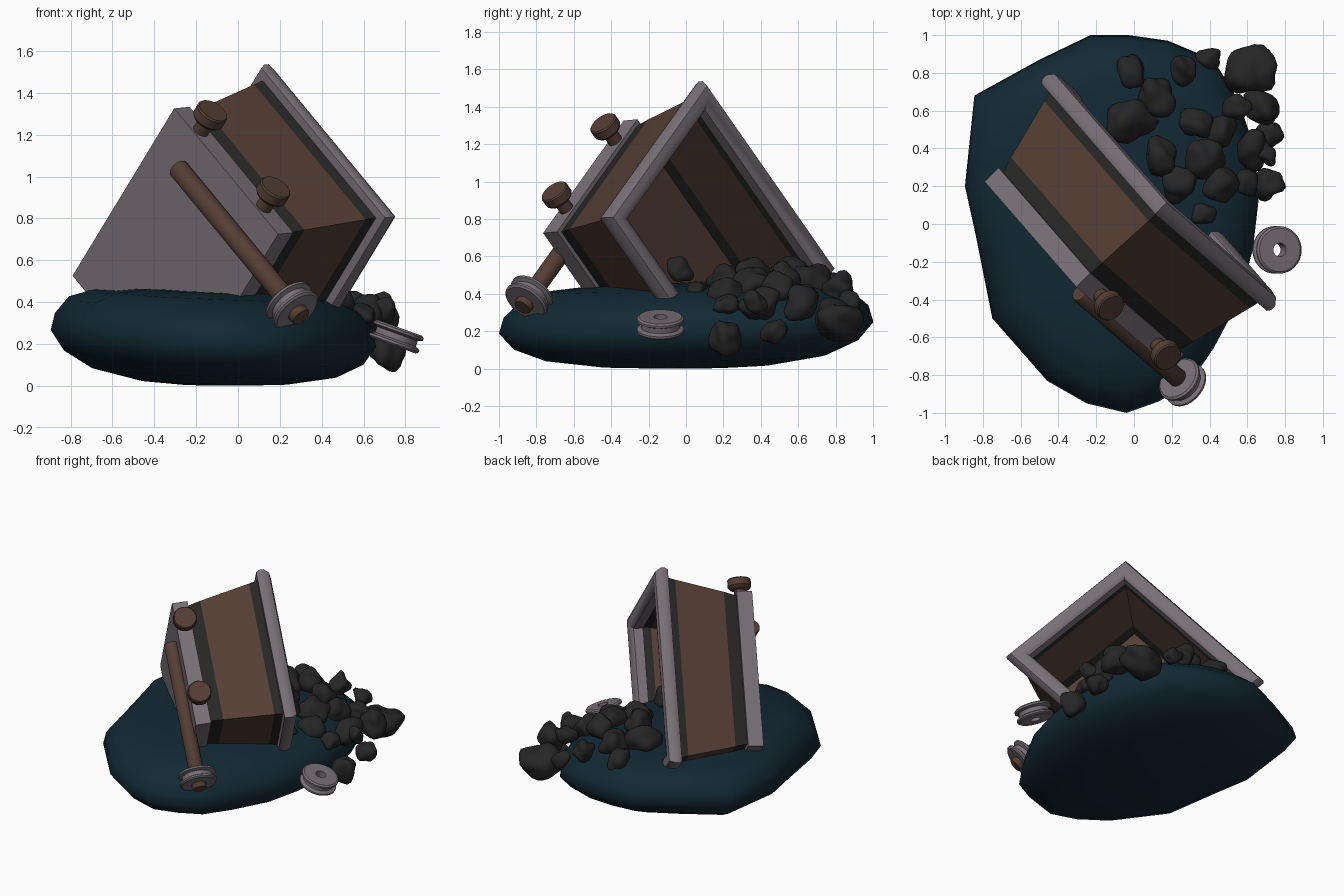
import bpy, bmesh, math, random
from mathutils import Vector, Matrix, noise

if "Cube" in bpy.data.objects:
    bpy.data.objects.remove(bpy.data.objects["Cube"])

random.seed(4)

def material(name, rgb):
    m = bpy.data.materials.new(name)
    m.diffuse_color = (*rgb, 1)
    m.use_nodes = True
    m.node_tree.nodes["Principled BSDF"].inputs["Base Color"].default_value = m.diffuse_color
    return m

TEAL = material("dark teal earth", (0.006, 0.022, 0.034))
GREY = material("grey metal", (0.185, 0.160, 0.180))
BROWN = material("rusty brown", (0.088, 0.048, 0.034))
DARK = material("dark iron", (0.020, 0.020, 0.019))
COAL = material("black coal", (0.019, 0.019, 0.019))

# Tipped cart frame: u and v span the base plate, n points out of the opening
n = Vector((0.70, 0.71, 0.07)).normalized()
u = Vector((0.56, -0.48, -0.675))
u = (u - n * u.dot(n)).normalized()
v = n.cross(u)
O = Vector((-0.30, -0.27, 0.625))

def cart(a, b, c):
    return O + u * a + v * b + n * c

def finish(name, bm, mats, angle=35, clip=None):
    if clip is not None:
        bmesh.ops.bisect_plane(bm, geom=bm.verts[:] + bm.edges[:] + bm.faces[:], dist=1e-5,
                               plane_co=(0, 0, clip), plane_no=(0, 0, 1), clear_inner=True)
    bmesh.ops.recalc_face_normals(bm, faces=bm.faces[:])
    me = bpy.data.meshes.new(name)
    bm.to_mesh(me)
    bm.free()
    for m in mats:
        me.materials.append(m)
    ob = bpy.data.objects.new(name, me)
    bpy.context.collection.objects.link(ob)
    if angle:
        bpy.ops.object.select_all(action='DESELECT')
        ob.select_set(True)
        bpy.context.view_layer.objects.active = ob
        bpy.ops.object.shade_smooth_by_angle(angle=math.radians(angle))
    return ob

def loft(bm, loops, closed=False, strip_mats=None):
    """Join equal point loops; returns vertex rings."""
    rings = [[bm.verts.new(p) for p in lp] for lp in loops]
    k = len(rings[0])
    pairs = list(zip(rings, rings[1:]))
    if closed:
        pairs.append((rings[-1], rings[0]))
    for i, (a, b) in enumerate(pairs):
        for j in range(k):
            f = bm.faces.new((a[j], a[(j + 1) % k], b[(j + 1) % k], b[j]))
            f.material_index = strip_mats[i] if strip_mats else 0
    return rings

def rect(hu, hv, c):
    return [cart(s * hu, t * hv, c) for s, t in ((-1, -1), (1, -1), (1, 1), (-1, 1))]

def lathe(bm, origin, axis, profile, seg=24, closed=False):
    """Spin (radius, height) points around an axis."""
    axis = axis.normalized()
    x = axis.orthogonal().normalized()
    y = axis.cross(x)
    loops = [[origin + axis * h + (x * math.cos(a) + y * math.sin(a)) * r
              for a in (2 * math.pi * i / seg for i in range(seg))] for r, h in profile]
    rings = loft(bm, loops, closed)
    if not closed:
        bm.faces.new(rings[0])
        bm.faces.new(rings[-1])

CLIP = 0.08  # the buried corner ends inside the mound

# Base plate
bm = bmesh.new()
rings = loft(bm, [rect(0.445, 0.545, 0), rect(0.445, 0.545, 0.105)])
for r in rings:
    bm.faces.new(r)
finish("base_plate", bm, [GREY], 0, CLIP)

# Tub with dark bands at both ends, inside and out
bm = bmesh.new()
rings = loft(bm, [rect(0.42, 0.52, 0.10), rect(0.434, 0.544, 0.19), rect(0.478, 0.62, 0.525),
                  rect(0.49, 0.64, 0.61), rect(0.45, 0.60, 0.61), rect(0.438, 0.58, 0.525),
                  rect(0.394, 0.504, 0.20), rect(0.385, 0.485, 0.13)],
             strip_mats=[1, 0, 1, 1, 1, 0, 1])
bm.faces.new(rings[-1])
finish("tub", bm, [BROWN, DARK], 0, CLIP)

# Rim frame around the opening
bm = bmesh.new()
loft(bm, [rect(0.53, 0.675, 0.58), rect(0.54, 0.685, 0.60), rect(0.54, 0.685, 0.63),
          rect(0.52, 0.665, 0.665), rect(0.49, 0.635, 0.675), rect(0.455, 0.60, 0.67),
          rect(0.43, 0.575, 0.645), rect(0.43, 0.575, 0.58)], closed=True)
finish("rim_frame", bm, [GREY], 40, CLIP)

# Bolts on the plate edges
for i, (a, s) in enumerate(((-0.28, -1), (0.26, -1), (-0.28, 1))):
    bm = bmesh.new()
    lathe(bm, cart(a, s * 0.52, 0.05), v * s,
          [(0.04, 0), (0.04, 0.08), (0.068, 0.09), (0.08, 0.105), (0.08, 0.15), (0.074, 0.158)], 16)
    finish(f"bolt_{i + 1}", bm, [BROWN], 35, CLIP)

# Axle across the underside
bm = bmesh.new()
lathe(bm, cart(0, -0.36, -0.03), u, [(0.045, -0.23), (0.05, -0.22), (0.05, 0.82), (0.045, 0.83)], 16)
finish("axle", bm, [BROWN])

# Grooved wheels: one on the axle, one lying loose
WHEEL = [(0.036, -0.045), (0.115, -0.045), (0.126, -0.036), (0.126, -0.024), (0.104, -0.014),
         (0.104, 0.014), (0.126, 0.024), (0.126, 0.036), (0.115, 0.045), (0.036, 0.045)]
for name, pos, axis in (("axle_wheel", cart(0.75, -0.36, -0.03), u),
                        ("loose_wheel", Vector((0.757, -0.137, 0.235)), Vector((0.34, 0.0, 0.94)))):
    bm = bmesh.new()
    lathe(bm, pos, axis, WHEEL, 28, True)
    finish(name, bm, [GREY])

# Earth mound: outline scaled into stacked rings
outline = [(-.23, 1), (-.03, 1), (.18, .97), (.42, .87), (.55, .66), (.64, .4), (.66, .13),
           (.63, -.13), (.56, -.4), (.42, -.66), (.29, -.85), (.13, -.94), (-.04, -1), (-.25, -.95),
           (-.46, -.83), (-.75, -.5), (-.84, -.05), (-.895, .2), (-.845, .68), (-.5, .87)]
layers = [(.2, .002), (.45, .012), (.75, .055), (.92, .125), (1, .215), (.975, .30),
          (.89, .375), (.74, .425), (.5, .45), (.2, .45)]
bm = bmesh.new()
loops = []
for s, z in layers:
    lp = []
    for x, y in outline:
        px, py = -.1 * (1 - s) + x * s, y * s
        tilt = s * s * (0.03 * y - 0.05 * x)
        bump = 0.02 * noise.noise(Vector((px * 3, py * 3, 1))) if z > .35 else 0
        lp.append(Vector((px, py, max(0.0, z + tilt + bump))))
    loops.append(lp)
rings = loft(bm, loops)
for ring, z in ((rings[0], 0.0), (rings[-1], 0.45)):
    c = bm.verts.new((-.1, 0, z))
    for j in range(len(ring)):
        bm.faces.new((ring[j], ring[(j + 1) % len(ring)], c))
finish("earth_mound", bm, [TEAL], 60)

# Spilled coal lumps: x, y, z, radius
lumps = [(-.01, .81, .44, .085), (.26, .82, .43, .08), (.40, .88, .36, .065), (.62, .81, .27, .13),
         (.12, .67, .47, .10), (-.02, .545, .48, .12), (.325, .53, .48, .085), (.46, .49, .43, .08),
         (.67, .61, .35, .10), (.72, .475, .20, .075), (.135, .355, .50, .09), (.38, .345, .46, .10),
         (.62, .395, .35, .09), (.46, .21, .41, .085), (.60, .22, .34, .065), (.71, .21, .17, .085),
         (.24, .21, .48, .09), (.36, .05, .42, .06), (.20, -.03, .53, .07), (.55, .62, .40, .07),
         (.70, .37, .36, .06)]
for i, (x, y, z, r) in enumerate(lumps):
    bm = bmesh.new()
    bmesh.ops.create_icosphere(bm, subdivisions=3, radius=1)
    seed = Vector((i * 7.3, i * 3.1, i * 1.7))
    turn = Matrix.Rotation(random.uniform(0, 6.28), 3, Vector((random.random(), random.random(), 1)))
    squash = Vector((1.1, random.uniform(.88, 1.05), random.uniform(.75, .95)))
    for vt in bm.verts:
        d = 1.0 + 0.4 * noise.noise(vt.co * 1.1 + seed)
        vt.co = turn @ (vt.co * d * squash) * r + Vector((x, y, z))
    finish(f"coal_lump_{i + 1}", bm, [COAL], 60)
